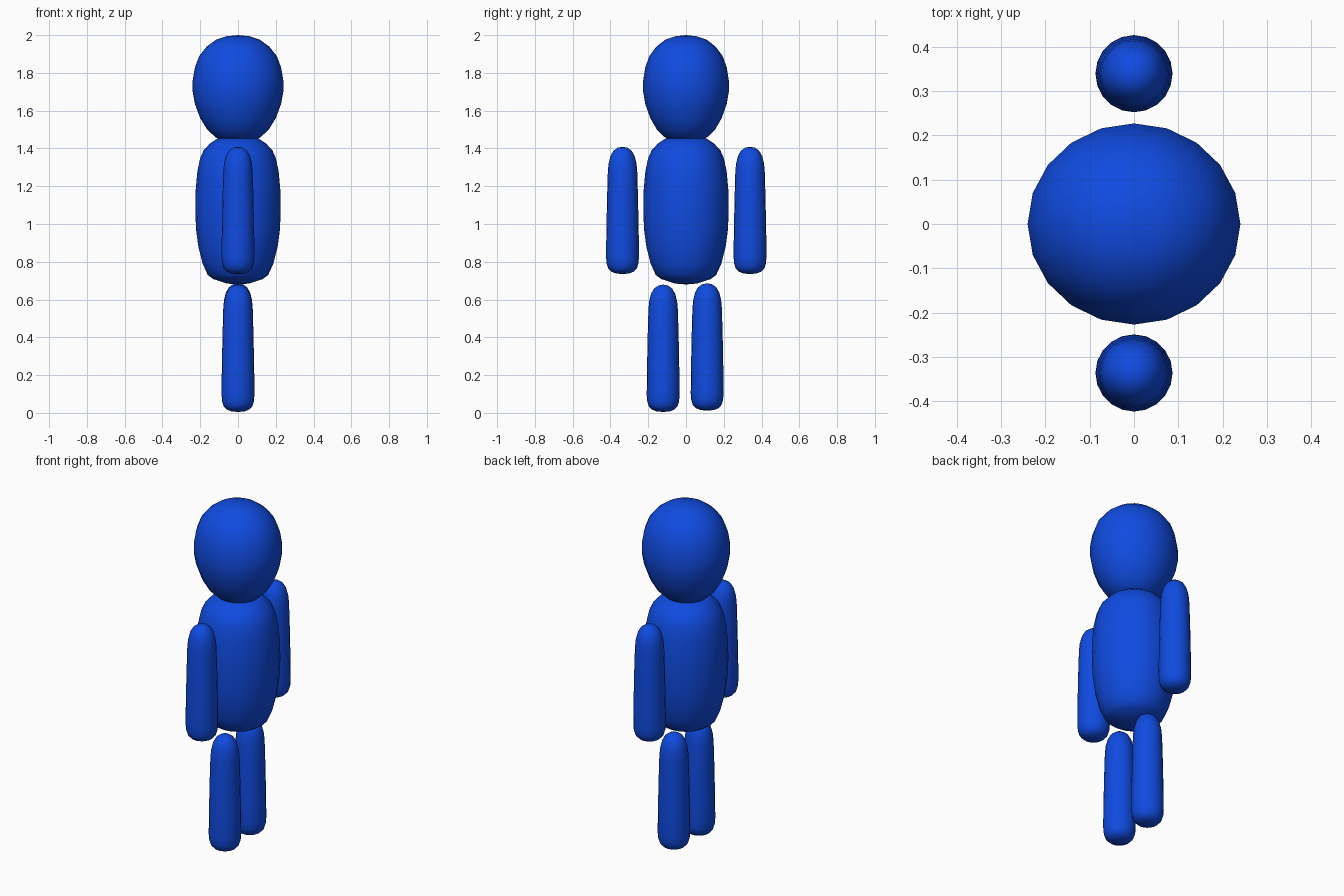
import bpy
import bmesh
import math

if "Cube" in bpy.data.objects:
    bpy.data.objects.remove(bpy.data.objects["Cube"])

blue = bpy.data.materials.new("blue")
blue.diffuse_color = (0.005, 0.07, 0.75, 1)
blue.use_nodes = True
blue.node_tree.nodes["Principled BSDF"].inputs["Base Color"].default_value = blue.diffuse_color


def lathe(name, profile, loc=(0, 0, 0), scale_y=1.0, sides=20):
    """Spin a bottom-to-top (radius, height) profile whose ends lie on the axis."""
    bm = bmesh.new()
    bottom = bm.verts.new((0, 0, profile[0][1]))
    top = bm.verts.new((0, 0, profile[-1][1]))
    rings = []
    for r, z in profile[1:-1]:
        angles = [2 * math.pi * i / sides for i in range(sides)]
        rings.append([bm.verts.new((r * math.cos(a), r * scale_y * math.sin(a), z)) for a in angles])
    for i in range(sides):
        j = (i + 1) % sides
        bm.faces.new((bottom, rings[0][j], rings[0][i]))
        for lo, hi in zip(rings, rings[1:]):
            bm.faces.new((lo[i], lo[j], hi[j], hi[i]))
        bm.faces.new((top, rings[-1][i], rings[-1][j]))
    for f in bm.faces:
        f.smooth = True
    mesh = bpy.data.meshes.new(name)
    bm.to_mesh(mesh)
    bm.free()
    mesh.materials.append(blue)
    obj = bpy.data.objects.new(name, mesh)
    obj.location = loc
    bpy.context.collection.objects.link(obj)
    return obj


# Egg-shaped head, slightly wider than deep, sunk a little into the torso
lathe("head", [(0, 1.425), (0.07, 1.435), (0.12, 1.46), (0.163, 1.5), (0.2, 1.56),
               (0.228, 1.635), (0.24, 1.7), (0.24, 1.76), (0.228, 1.83), (0.205, 1.89),
               (0.165, 1.94), (0.115, 1.976), (0.06, 1.994), (0, 2.0)], scale_y=0.945)

# Barrel torso with a flat top
lathe("torso", [(0, 0.68), (0.06, 0.685), (0.13, 0.708), (0.16, 0.73), (0.187, 0.79),
                (0.21, 0.88), (0.222, 0.97), (0.226, 1.07), (0.225, 1.17), (0.215, 1.28),
                (0.2, 1.35), (0.182, 1.39), (0.15, 1.425), (0.11, 1.452), (0, 1.455)])

# Arms and legs share one tapered capsule
limb = [(0, 0), (0.035, 0.003), (0.06, 0.013), (0.076, 0.03), (0.084, 0.055),
        (0.087, 0.09), (0.086, 0.2), (0.082, 0.4), (0.078, 0.54), (0.074, 0.585),
        (0.064, 0.625), (0.048, 0.653), (0.026, 0.669), (0, 0.674)]
for name, y, z in (("right_arm", -0.336, 0.735), ("left_arm", 0.339, 0.735),
                   ("right_leg", -0.121, 0.005), ("left_leg", 0.112, 0.012)):
    lathe(name, limb, (0, y, z))
